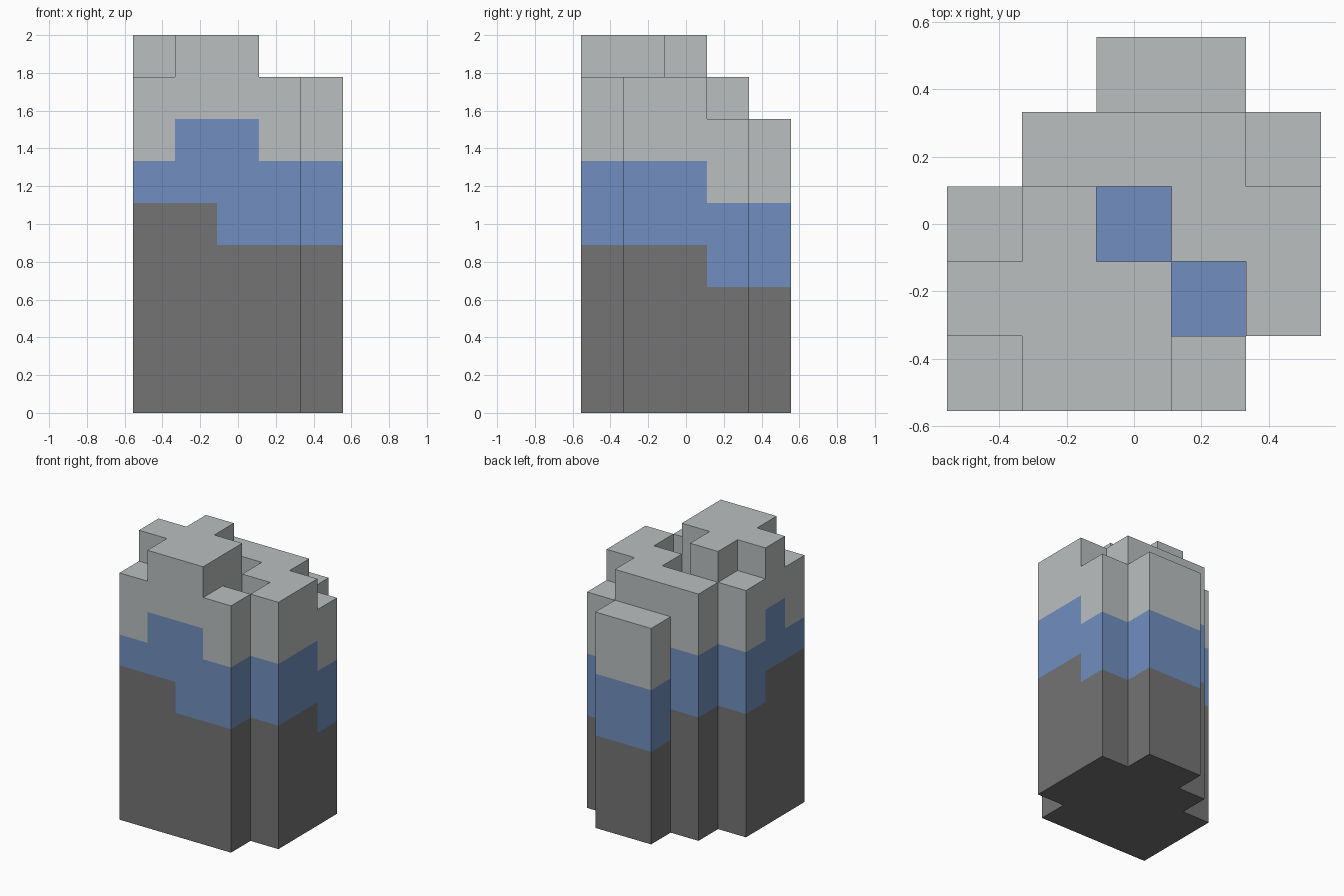
import bpy
import bmesh
from mathutils import Vector

cube = bpy.data.objects.get("Cube")
if cube:
    bpy.data.objects.remove(cube, do_unlink=True)

CELL = 2 / 9
SIZE = 5
UP = Vector((0, 0, 1))
SIDES = [Vector(d) for d in ((1, 0, 0), (0, 1, 0), (-1, 0, 0), (0, -1, 0))]

# Level reached by each layer per column; one string per row, front to back
FLOOR = ["00000"] * SIZE
ROCK = ["55440", "55544", "45444", "04443", "00330"]
BAND = ["67760", "77766", "67666", "06665", "00550"]
TOP = ["89980", "99968", "89688", "08887", "00770"]


def level(table, x, y):
    inside = 0 <= x < SIZE and 0 <= y < SIZE
    return int(table[y][x]) if inside else 0


def make_material(name, color):
    mat = bpy.data.materials.new(name)
    mat.use_nodes = True
    mat.diffuse_color = (*color, 1)
    mat.node_tree.nodes["Principled BSDF"].inputs["Base Color"].default_value = (*color, 1)
    return mat


def build_layer(name, lower, upper, mat):
    """Skin the exposed faces of all columns between two level tables."""
    bm = bmesh.new()

    def quad(*corners):
        bm.faces.new([bm.verts.new(c * CELL) for c in corners])

    for y in range(SIZE):
        for x in range(SIZE):
            low, high = level(lower, x, y), level(upper, x, y)
            if high <= low:
                continue
            mid = Vector((x - SIZE // 2, y - SIZE // 2, 0))
            ring = [mid + (a + b) / 2 for a, b in zip(SIDES, SIDES[1:] + SIDES[:1])]
            if high == level(TOP, x, y):
                quad(*[c + UP * high for c in ring])
            if low == 0:
                quad(*reversed(ring))
            # Side walls that rise above the neighbouring column
            for side in SIDES:
                base = max(low, level(TOP, x + int(side.x), y + int(side.y)))
                if base < high:
                    along = UP.cross(side) / 2
                    a, b = mid + side / 2 - along, mid + side / 2 + along
                    quad(a + UP * base, b + UP * base, b + UP * high, a + UP * high)

    bmesh.ops.remove_doubles(bm, verts=bm.verts, dist=0.001)
    mesh = bpy.data.meshes.new(name)
    bm.to_mesh(mesh)
    bm.free()
    mesh.materials.append(mat)
    obj = bpy.data.objects.new(name, mesh)
    bpy.context.collection.objects.link(obj)


# Dark base, blue middle band and pale stepped top
build_layer("rock_base", FLOOR, ROCK, make_material("dark grey", (0.174, 0.174, 0.174)))
build_layer("middle_band", ROCK, BAND, make_material("blue", (0.165, 0.275, 0.52)))
build_layer("stepped_top", BAND, TOP, make_material("pale grey", (0.495, 0.52, 0.52)))
